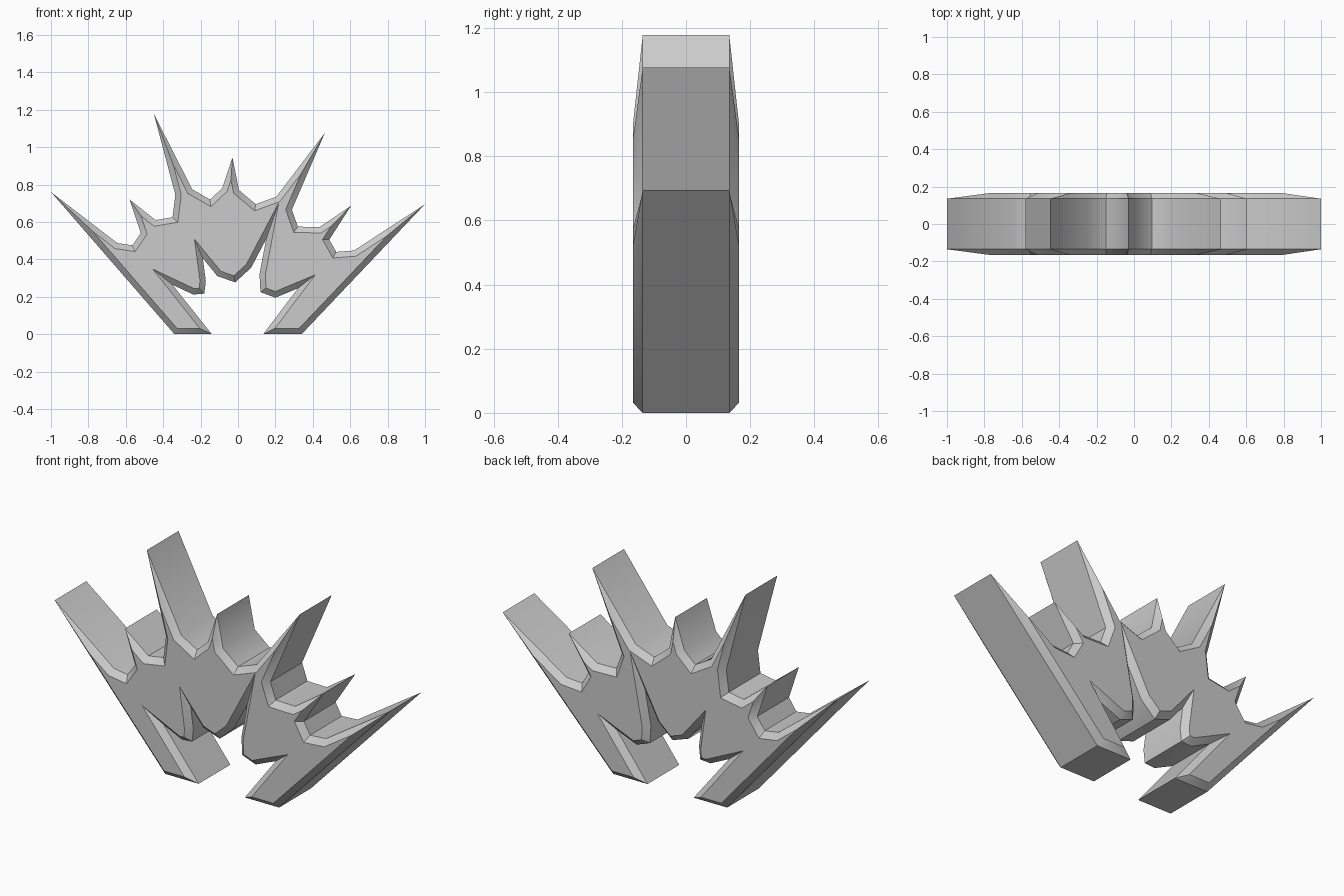
import bpy, bmesh, math
from mathutils import Vector

if "Cube" in bpy.data.objects:
    bpy.data.objects.remove(bpy.data.objects["Cube"])

# Outline seen from the front (x, z), clockwise from the left foot
OUTLINE = [
    # left outer tip and small spike
    (-.34, 0), (-1, .76), (-.645, .487), (-.565, .475), (-.52, .54), (-.58, .72),
    # tall left spike
    (-.44, .61), (-.35, .625), (-.335, .745), (-.45, 1.178), (-.245, .775),
    # small middle spike
    (-.15, .72), (-.085, .78), (-.03, .945), (.005, .77), (.095, .695),
    # tall right spike
    (.205, .735), (.465, 1.077), (.288, .665), (.32, .575),
    # small right spike and right outer tip
    (.435, .572), (.605, .687), (.488, .505), (.525, .44), (.62, .447), (1, .695),
    # right foot and notch
    (.34, 0), (.135, 0), (.32, .245),
    # right tooth and notch
    (.2, .195), (.12, .225), (.115, .32), (.15, .507),
    # middle tooth and notch
    (.07, .355), (-.015, .277), (-.11, .31), (-.188, .405),
    # left tooth and notch
    (-.172, .285), (-.18, .217), (-.24, .212), (-.35, .264), (-.14, 0),
]
INSET, WALL, FACE = .031, .135, .165


def mitre_inset(points, d):
    """Move every edge of a clockwise loop inward by d."""
    pts = [Vector(p) for p in points]
    out = []
    for i, p in enumerate(pts):
        a = (p - pts[i - 1]).normalized()
        b = (pts[(i + 1) % len(pts)] - p).normalized()
        na, nb = Vector((a.y, -a.x)), Vector((b.y, -b.x))
        out.append(p + (na + nb) * d / (1 + na.dot(nb)))
    return out


# Bevelled slab: four loops from front face to back face
bm = bmesh.new()
inner = mitre_inset(OUTLINE, INSET)
loops = []
for shape, y in ((inner, -FACE), (OUTLINE, -WALL), (OUTLINE, WALL), (inner, FACE)):
    loops.append([bm.verts.new((p[0], y, p[1])) for p in shape])
n = len(OUTLINE)
for lo, hi in zip(loops, loops[1:]):
    for i in range(n):
        j = (i + 1) % n
        bm.faces.new((lo[i], lo[j], hi[j], hi[i]))
bm.faces.new(loops[0])
bm.faces.new(loops[-1][::-1])
bmesh.ops.recalc_face_normals(bm, faces=bm.faces)

mesh = bpy.data.meshes.new("spiked_crest")
bm.to_mesh(mesh)
bm.free()
crest = bpy.data.objects.new("spiked_crest", mesh)
bpy.context.collection.objects.link(crest)

# Soften the valley walls, keep bevels and tips crisp
bpy.context.view_layer.objects.active = crest
crest.select_set(True)
bpy.ops.object.shade_smooth_by_angle(angle=math.radians(40))
